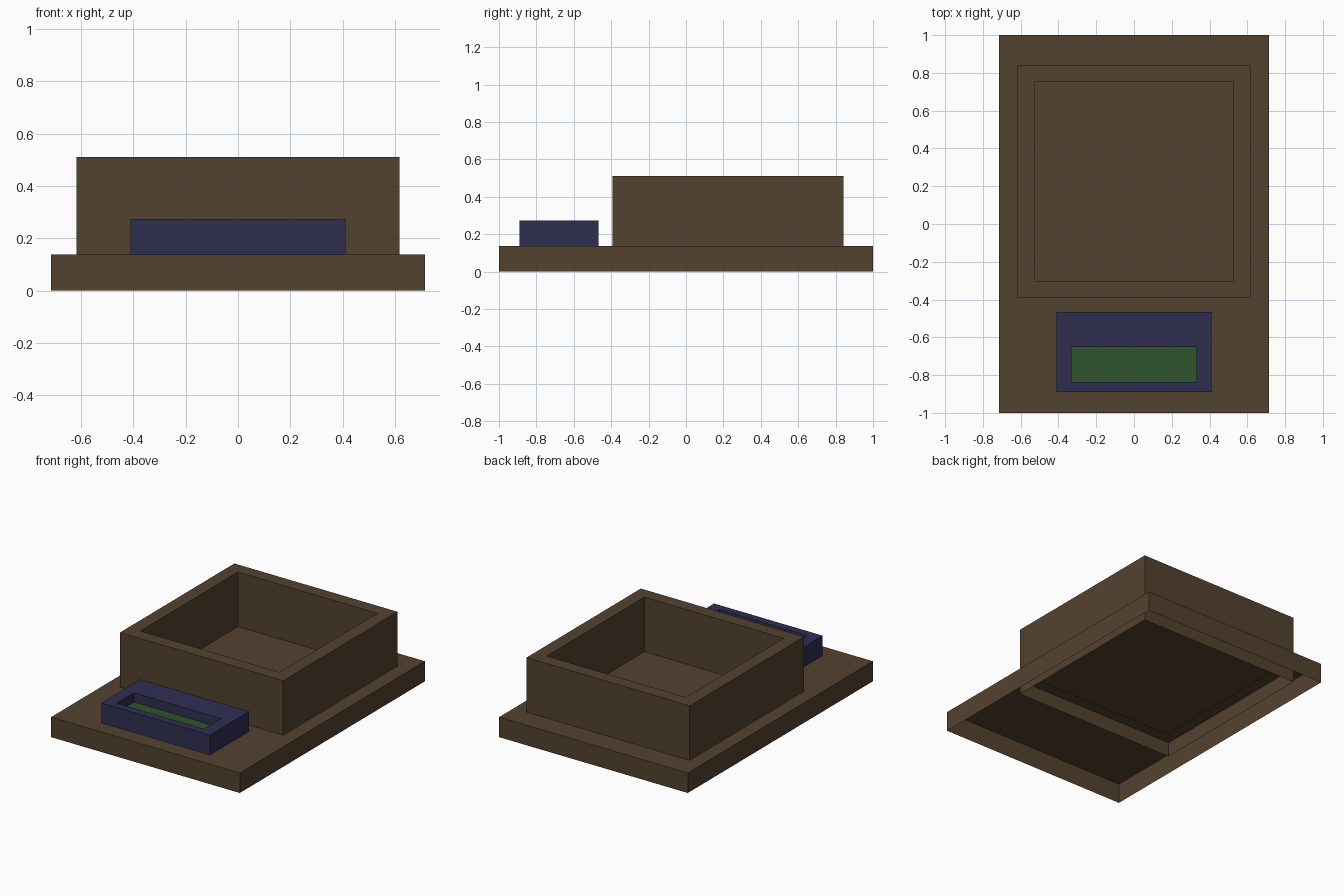
import bpy, bmesh

cube = bpy.data.objects.get("Cube")
if cube:
    bpy.data.objects.remove(cube, do_unlink=True)


def material(name, color):
    m = bpy.data.materials.new(name)
    m.use_nodes = True
    m.diffuse_color = (*color, 1)
    m.node_tree.nodes["Principled BSDF"].inputs["Base Color"].default_value = (*color, 1)
    return m


brown = material("dark brown", (0.088, 0.054, 0.028))
blue = material("navy blue", (0.028, 0.028, 0.086))
green = material("dark green", (0.028, 0.088, 0.028))


def shell(name, loops, mats):
    """Open-bottomed shell through rectangles (half width, front, back, z); last one is capped."""
    bm = bmesh.new()
    rings = [[bm.verts.new(p) for p in
              ((-w, f, z), (w, f, z), (w, b, z), (-w, b, z))] for w, f, b, z in loops]
    for low, high in zip(rings, rings[1:]):
        for i in range(4):
            j = (i + 1) % 4
            bm.faces.new((low[i], low[j], high[j], high[i]))
    cap = bm.faces.new(rings[-1])
    cap.material_index = len(mats) - 1
    mesh = bpy.data.meshes.new(name)
    bm.to_mesh(mesh)
    bm.free()
    for m in mats:
        mesh.materials.append(m)
    obj = bpy.data.objects.new(name, mesh)
    bpy.context.collection.objects.link(obj)
    return obj


# Base slab, hollow underneath
base = (0.714, -1.0, 1.0)
shell("base_plate", [(*base, 0), (*base, 0.137)], [brown])

# Open bin, its walls reaching down into the base
outer, inner = (0.617, -0.393, 0.842), (0.527, -0.303, 0.752)
shell("bin", [(*outer, 0.037), (*outer, 0.51), (*inner, 0.51), (*inner, 0.125)], [brown])

# Display housing with a recessed screen
case, window = (0.411, -0.89, -0.467), (0.33, -0.837, -0.652)
shell("display_housing",
      [(*case, 0.137), (*case, 0.273), (*window, 0.273), (*window, 0.21)], [blue, green])
